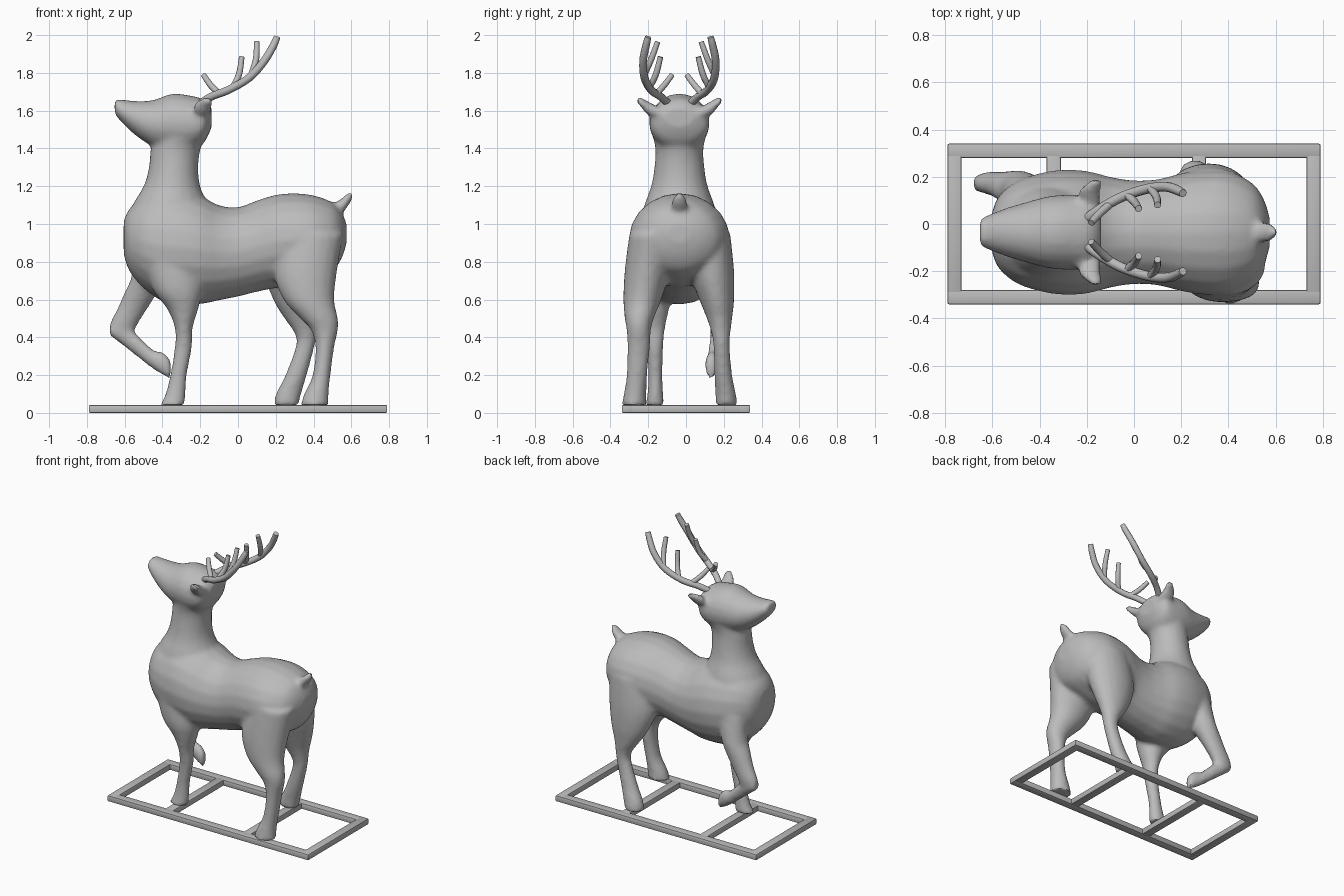
import bpy, bmesh, math

CY = -0.035  # body centre line
grey = bpy.data.materials.new("grey")
grey.diffuse_color = (0.5, 0.5, 0.5, 1)


def spline(pts, n=4):
    """Catmull-Rom interpolation through tuples of numbers."""
    out = []
    p = [pts[0]] + list(pts) + [pts[-1]]
    for a, b, c, d in zip(p, p[1:], p[2:], p[3:]):
        for i in range(n):
            t = i / n
            out.append(tuple(
                0.5 * (2 * q + (r - o) * t + (2 * o - 5 * q + 4 * r - s) * t * t
                       + (3 * q - o - 3 * r + s) * t ** 3)
                for o, q, r, s in zip(a, b, c, d)))
    return out + [tuple(pts[-1])]


def loft(bm, axis, stations, seg=20):
    """Closed tube of elliptical rings: (position, lo1, hi1, lo2, hi2)."""
    others = [k for k in range(3) if k != axis]
    rings = []
    for pos, a0, a1, b0, b1 in spline(stations):
        ring = []
        for i in range(seg):
            t = math.tau * i / seg
            co = [0, 0, 0]
            co[axis] = pos
            co[others[0]] = (a0 + a1) / 2 + (a1 - a0) / 2 * math.cos(t)
            co[others[1]] = (b0 + b1) / 2 + (b1 - b0) / 2 * math.sin(t)
            ring.append(bm.verts.new(co))
        rings.append(ring)
    faces = [bm.faces.new(rings[0]), bm.faces.new(rings[-1][::-1])]
    for r, s in zip(rings, rings[1:]):
        for i in range(seg):
            j = (i + 1) % seg
            faces.append(bm.faces.new((r[i], s[i], s[j], r[j])))
    bmesh.ops.recalc_face_normals(bm, faces=faces)


def add_object(name, data):
    ob = bpy.data.objects.new(name, data)
    bpy.context.collection.objects.link(ob)
    data.materials.append(grey)
    return ob


def to_mesh(ob):
    bpy.ops.object.select_all(action='DESELECT')
    ob.select_set(True)
    bpy.context.view_layer.objects.active = ob
    bpy.ops.object.convert(target='MESH')
    bpy.ops.object.shade_smooth_by_angle(angle=math.radians(40))


body = bmesh.new()
# Torso: x, half width, bottom, top
torso = [(-.605, .07, .84, 1.02), (-.575, .15, .75, 1.08), (-.5, .215, .66, 1.15),
         (-.4, .25, .59, 1.18), (-.3, .265, .575, 1.18), (-.2, .26, .575, 1.15),
         (-.1, .235, .595, 1.10), (0, .22, .615, 1.09), (.1, .225, .64, 1.125),
         (.2, .25, .66, 1.155), (.3, .265, .67, 1.163), (.4, .26, .70, 1.152),
         (.5, .21, .75, 1.115), (.55, .14, .82, 1.06), (.575, .06, .9, 1.0)]
# Head: x, half width, bottom, top
head = [(-.653, .05, 1.595, 1.66), (-.64, .065, 1.565, 1.662), (-.55, .1, 1.475, 1.652),
        (-.45, .13, 1.41, 1.656), (-.35, .155, 1.385, 1.69), (-.25, .16, 1.385, 1.68),
        (-.18, .15, 1.43, 1.66), (-.14, .08, 1.51, 1.62)]
# Tail: x, half width, bottom, top
tail = [(.46, .04, 1.01, 1.09), (.54, .045, 1.05, 1.13), (.58, .036, 1.09, 1.165),
        (.605, .018, 1.13, 1.167)]
for part in (torso, head, tail):
    loft(body, 0, [(x, CY - w, CY + w, lo, hi) for x, w, lo, hi in part])

# Neck: z, front, back, half width
neck = [(.92, -.57, -.2, .2), (1.08, -.565, -.16, .19), (1.2, -.5, -.2, .15),
        (1.3, -.472, -.21, .133), (1.4, -.462, -.197, .128), (1.5, -.43, -.155, .15),
        (1.58, -.4, -.145, .15)]
loft(body, 2, [(z, a, b, CY - w, CY + w) for z, a, b, w in neck])

# Standing legs: z, x range, y range
front_leg = [(.8, -.5, -.2, -.28, -.07), (.65, -.45, -.19, -.28, -.08),
             (.55, -.375, -.21, -.255, -.09), (.45, -.335, -.24, -.23, -.11),
             (.35, -.335, -.243, -.21, -.12), (.2, -.36, -.27, -.2, -.125),
             (.1, -.385, -.278, -.205, -.12), (.04, -.415, -.28, -.215, -.115)]
hind_leg_a = [(.95, .22, .56, -.30, -.05), (.75, .19, .525, -.325, -.085),
              (.6, .24, .51, -.332, -.13), (.5, .33, .53, -.325, -.17),
              (.44, .385, .53, -.315, -.185), (.35, .41, .51, -.31, -.19),
              (.2, .395, .49, -.315, -.205), (.1, .35, .48, -.33, -.21),
              (.04, .33, .48, -.34, -.208)]
hind_leg_b = [(.95, .17, .5, 0, .235), (.75, .14, .49, .015, .255),
              (.6, .185, .46, .07, .255), (.5, .245, .43, .11, .245),
              (.42, .3, .415, .135, .235), (.35, .305, .405, .145, .232),
              (.2, .25, .365, .15, .245), (.1, .2, .335, .155, .265),
              (.04, .19, .32, .155, .272)]
# Raised foreleg: thigh, then shin and hoof along x
raised_upper = [(.88, -.55, -.33, .03, .2), (.72, -.565, -.39, .05, .225),
                (.64, -.6, -.425, .08, .225), (.55, -.64, -.48, .11, .222),
                (.47, -.68, -.53, .125, .222), (.41, -.675, -.56, .13, .215)]
raised_lower = [(-.68, .14, .205, .41, .46), (-.62, .13, .215, .365, .48),
                (-.55, .125, .205, .31, .43), (-.45, .11, .185, .232, .335),
                (-.39, .1, .17, .195, .32), (-.355, .105, .16, .175, .275)]
for leg in (front_leg, hind_leg_a, hind_leg_b, raised_upper):
    loft(body, 2, leg)
loft(body, 0, raised_lower)

# Ears: distance from centre line, x range, z range
ear = [(.1, -.2, -.14, 1.565, 1.61), (.165, -.24, -.14, 1.575, 1.65),
       (.205, -.205, -.135, 1.62, 1.672), (.23, -.17, -.14, 1.645, 1.67)]
for s in (-1, 1):
    loft(body, 1, [(CY + s * d, *rest) for d, *rest in ear])

# Fuse all parts into one soft skin
me = bpy.data.meshes.new("deer_body")
body.to_mesh(me)
body.free()
deer = add_object("deer_body", me)
rm = deer.modifiers.new("fuse", 'REMESH')
rm.mode = 'VOXEL'
rm.voxel_size = 0.014
rm.use_smooth_shade = True
sm = deer.modifiers.new("soften", 'SMOOTH')
sm.factor = 0.5
sm.iterations = 8
to_mesh(deer)

# Antlers: x, distance from centre line, z, radius factor
branches = [
    [(-.21, .05, 1.63, 1), (-.14, .10, 1.675, 1), (-.05, .15, 1.71, 1),
     (.06, .185, 1.775, 1), (.14, .192, 1.865, 1), (.19, .175, 1.95, .95), (.207, .165, 1.99, .8)],
    [(-.1, .12, 1.69, .8), (-.145, .08, 1.735, .8), (-.182, .04, 1.788, .7)],
    [(-.03, .16, 1.72, .8), (.005, .125, 1.79, .8), (.02, .1, 1.885, .7)],
    [(.07, .186, 1.79, .8), (.095, .15, 1.87, .8), (.1, .115, 1.965, .7)]]
for s, name in ((-1, "right_antler"), (1, "left_antler")):
    cu = bpy.data.curves.new(name, 'CURVE')
    cu.dimensions = '3D'
    cu.bevel_depth = 0.021
    cu.bevel_resolution = 3
    cu.use_fill_caps = True
    for branch in branches:
        pts = spline(branch)
        sp = cu.splines.new('POLY')
        sp.points.add(len(pts) - 1)
        for p, (x, d, z, r) in zip(sp.points, pts):
            p.co = (x, CY + s * d, z, 1)
            p.radius = r
    to_mesh(add_object(name, cu))


# Base frame: four rails and two cross bars
def bar(name, x0, x1, y0, y1):
    bm = bmesh.new()
    bmesh.ops.create_cube(bm, size=1)
    for v in bm.verts:
        v.co = ((x0 + x1) / 2 + v.co.x * (x1 - x0), (y0 + y1) / 2 + v.co.y * (y1 - y0),
                0.021 + v.co.z * 0.042)
    me = bpy.data.meshes.new(name)
    bm.to_mesh(me)
    bm.free()
    ob = add_object(name, me)
    bv = ob.modifiers.new("round", 'BEVEL')
    bv.width = 0.007
    bv.segments = 2
    to_mesh(ob)


for s, side in ((-1, "front"), (1, "back")):
    bar(side + "_rail", -.79, .79, *sorted((s * .28, s * .34)))
for s, side in ((-1, "left"), (1, "right")):
    bar(side + "_end_rail", *sorted((s * .73, s * .79)), -.335, .335)
bar("fore_cross_bar", -.37, -.31, -.3, .3)
bar("hind_cross_bar", .245, .305, -.3, .3)
